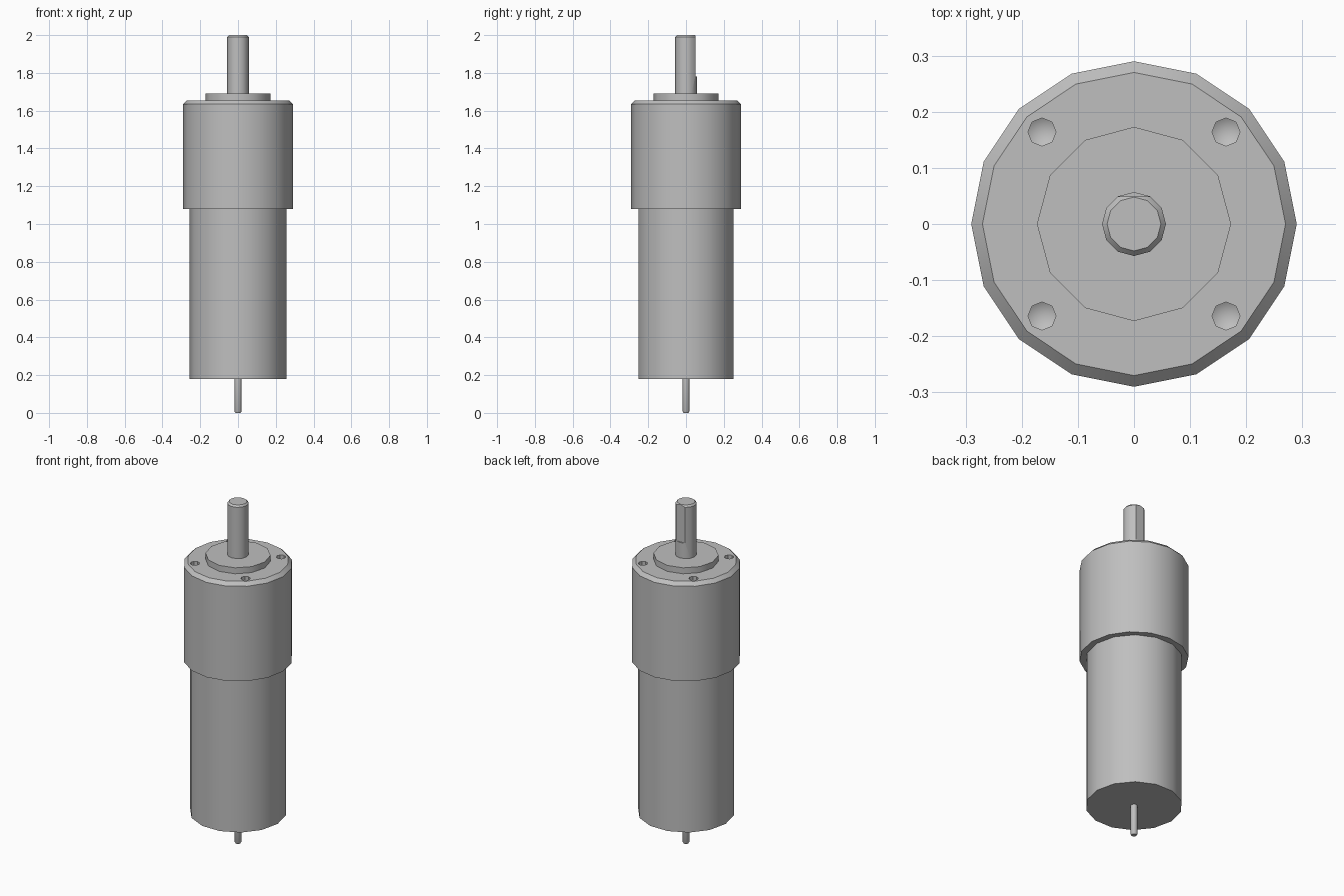
import bpy, bmesh
from math import cos, sin, tau, radians

cube = bpy.data.objects.get("Cube")
if cube:
    bpy.data.objects.remove(cube)

steel = bpy.data.materials.new("satin grey metal")
steel.use_nodes = True
GREY = (0.52, 0.52, 0.52, 1)
steel.diffuse_color = GREY
steel.node_tree.nodes["Principled BSDF"].inputs["Base Color"].default_value = GREY


def turned(name, sides, profile, x=0, y=0):
    """Closed solid turned about a vertical axis; profile is (radius, z) from bottom to top."""
    bm = bmesh.new()
    rings = []
    for r, z in profile:
        count = sides if r else 1
        rings.append([bm.verts.new((x + r * cos(tau * i / sides), y + r * sin(tau * i / sides), z))
                      for i in range(count)])
    for low, high in zip(rings, rings[1:]):
        for i in range(sides):
            j = (i + 1) % sides
            if len(low) == 1:
                bm.faces.new((low[0], high[j], high[i]))
            else:
                bm.faces.new((low[i], low[j], high[j], high[i]))
    for ring in (rings[0], rings[-1]):
        if len(ring) > 1:
            bm.faces.new(ring)
    bmesh.ops.recalc_face_normals(bm, faces=bm.faces)
    mesh = bpy.data.meshes.new(name)
    bm.to_mesh(mesh)
    bm.free()
    mesh.materials.append(steel)
    obj = bpy.data.objects.new(name, mesh)
    bpy.context.collection.objects.link(obj)
    return obj


def activate(obj):
    bpy.ops.object.select_all(action='DESELECT')
    obj.select_set(True)
    bpy.context.view_layer.objects.active = obj


def cut(obj, cutter):
    activate(obj)
    mod = obj.modifiers.new("cut", 'BOOLEAN')
    mod.operation = 'DIFFERENCE'
    mod.solver = 'EXACT'
    mod.object = cutter
    bpy.ops.object.modifier_apply(modifier=mod.name)
    bpy.data.objects.remove(cutter)


# Motor can and gearbox housing with a chamfered top rim
motor_can = turned("motor_can", 14, [(0.257, 0.18), (0.257, 1.08)])
gearbox = turned("gearbox_housing", 16, [(0.29, 1.08), (0.29, 1.635), (0.27, 1.655)])

# Four drilled mounting holes with conical bottoms
for sx in (-1, 1):
    for sy in (-1, 1):
        cut(gearbox, turned("hole_cutter", 8, [(0, 1.575), (0.025, 1.59), (0.025, 1.7)],
                            sx * 0.164, sy * 0.164))

# Raised boss around the output shaft
boss = turned("shaft_boss", 12, [(0.173, 1.655), (0.173, 1.69)])

# Output shaft with a flat milled into its back
shaft = turned("output_shaft", 12, [(0.057, 1.69), (0.057, 1.99), (0.048, 2.0)])
bpy.ops.mesh.primitive_cube_add(size=1, location=(0, 0.099, 1.98))
flat_cutter = bpy.context.object
flat_cutter.scale = (0.2, 0.1, 0.4)
bpy.context.view_layer.update()
cut(shaft, flat_cutter)

# Thin rear shaft with a chamfered tip
rear = turned("rear_shaft", 10, [(0.014, 0), (0.019, 0.008), (0.019, 0.18)])

for part in (motor_can, gearbox, boss, shaft, rear):
    activate(part)
    bpy.ops.object.shade_smooth_by_angle(angle=radians(37))
